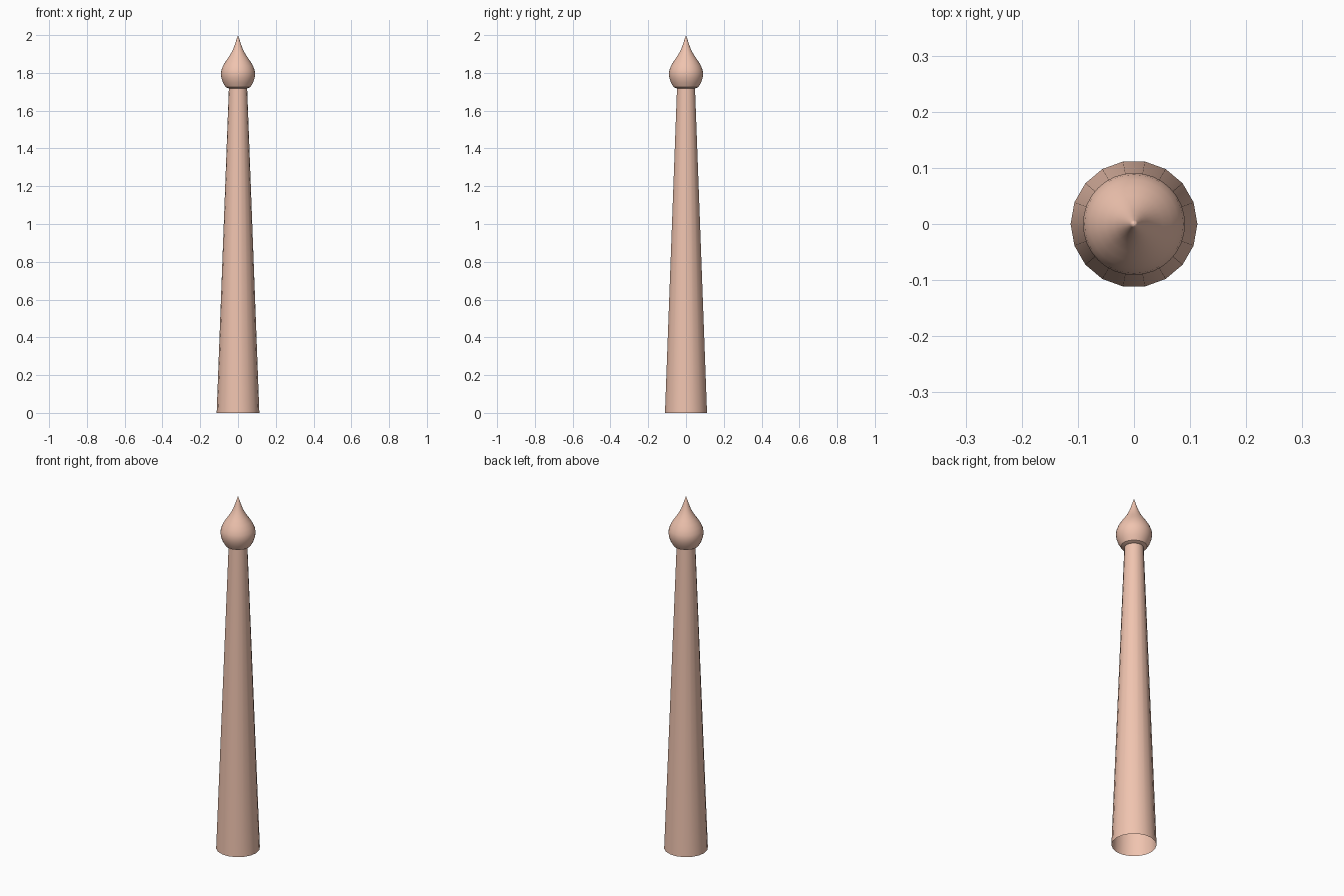
import bpy, bmesh, math

if "Cube" in bpy.data.objects:
    bpy.data.objects.remove(bpy.data.objects["Cube"])

mat = bpy.data.materials.new("terracotta")
mat.diffuse_color = (0.87, 0.55, 0.43, 1)
mat.use_nodes = True
mat.node_tree.nodes["Principled BSDF"].inputs["Base Color"].default_value = mat.diffuse_color


def lathe(name, profile, sides):
    """Spin (radius, z) points around z; zero radius makes a single pole."""
    bm = bmesh.new()
    rings = []
    for r, z in profile:
        n = sides if r > 0 else 1
        rings.append([bm.verts.new((r * math.cos(2 * math.pi * i / sides),
                                    r * math.sin(2 * math.pi * i / sides), z))
                      for i in range(n)])
    for a, b in zip(rings, rings[1:]):
        for i in range(sides):
            j = (i + 1) % sides
            quad = [a[i % len(a)], a[j % len(a)], b[j % len(b)], b[i % len(b)]]
            bm.faces.new(list(dict.fromkeys(quad)))
    mesh = bpy.data.meshes.new(name)
    bm.to_mesh(mesh)
    bm.free()
    mesh.materials.append(mat)
    obj = bpy.data.objects.new(name, mesh)
    bpy.context.collection.objects.link(obj)
    bpy.context.view_layer.objects.active = obj
    obj.select_set(True)
    bpy.ops.object.shade_smooth_by_angle(angle=math.radians(35))
    obj.select_set(False)
    return obj


# Tapered shaft, open at the foot
lathe("shaft", [(0.113, 0), (0.048, 1.73)], 18)

# Onion-shaped finial with a flat underside and a pointed tip
lathe("finial", [(0, 1.718), (0.05, 1.718), (0.066, 1.725), (0.08, 1.749),
                 (0.088, 1.773), (0.091, 1.795), (0.088, 1.815),
                 (0.079, 1.838), (0.066, 1.86), (0.051, 1.882),
                 (0.036, 1.905), (0.024, 1.93), (0.015, 1.955),
                 (0.007, 1.98), (0, 2.0)], 32)
